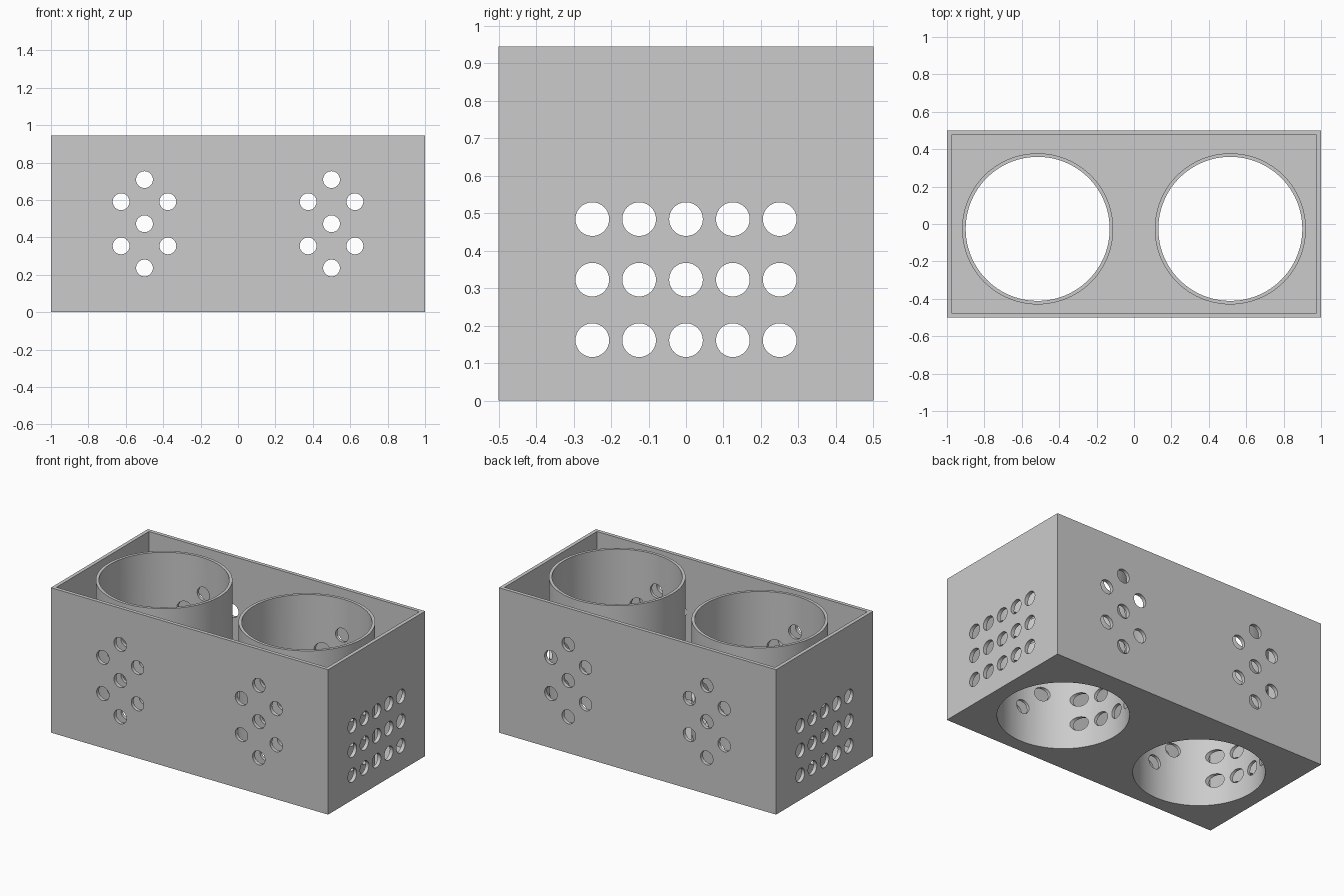
import bpy
import bmesh
import math
from mathutils import Matrix, Vector

W, D, H = 2.0, 1.0, 0.945      # outer size of the case
WALL = 0.024                   # case wall and floor thickness
TUBE_X, TUBE_Y = 0.515, -0.026 # tube centres, mirrored in x
TUBE_R, BORE_R = 0.404, 0.385
HOLE_R = 0.045

old = bpy.data.objects.get("Cube")
if old:
    bpy.data.objects.remove(old, do_unlink=True)

grey = bpy.data.materials.new("light grey")
grey.use_nodes = True
grey.diffuse_color = (0.6, 0.6, 0.6, 1)
grey.node_tree.nodes["Principled BSDF"].inputs["Base Color"].default_value = (0.6, 0.6, 0.6, 1)


def make_object(name, bm):
    mesh = bpy.data.meshes.new(name)
    bm.to_mesh(mesh)
    bm.free()
    mesh.materials.append(grey)
    obj = bpy.data.objects.new(name, mesh)
    bpy.context.collection.objects.link(obj)
    return obj


def box(name, size, centre):
    bm = bmesh.new()
    bmesh.ops.create_cube(bm, size=1, matrix=Matrix.Translation(centre) @ Matrix.Diagonal((*size, 1)))
    return make_object(name, bm)


def cylinders(name, centres, radius, length, axis, segments):
    """One mesh holding several parallel cylinders."""
    bm = bmesh.new()
    turn = Vector((0, 0, 1)).rotation_difference(Vector(axis)).to_matrix().to_4x4()
    for c in centres:
        bmesh.ops.create_cone(bm, cap_ends=True, segments=segments, radius1=radius, radius2=radius,
                              depth=length, matrix=Matrix.Translation(c) @ turn)
    return make_object(name, bm)


def combine(target, tool, operation):
    """Apply a boolean and remove the tool object."""
    mod = target.modifiers.new(operation.lower(), "BOOLEAN")
    mod.operation = operation
    mod.solver = "EXACT"
    mod.object = tool
    bpy.context.view_layer.objects.active = target
    bpy.ops.object.modifier_apply(modifier=mod.name)
    bpy.data.objects.remove(tool, do_unlink=True)


# Open-topped case
case = box("case_with_tubes", (W, D, H), (0, 0, H / 2))
combine(case, box("cavity", (W - 2 * WALL, D - 2 * WALL, H), (0, 0, H / 2 + WALL)), "DIFFERENCE")

# Two upright tubes rising from the floor to the rim
base = WALL / 2
tube_centres = [(s * TUBE_X, TUBE_Y, (H + base) / 2) for s in (-1, 1)]
combine(case, cylinders("tubes", tube_centres, TUBE_R, H - base, (0, 0, 1), 96), "UNION")
combine(case, cylinders("bores", tube_centres, BORE_R, H * 2, (0, 0, 1), 96), "DIFFERENCE")

# Seven-hole clusters drilled from front to back
cluster = [(0, H * k / 4) for k in (1, 2, 3)]
cluster += [(dx, H * k / 8) for dx in (-0.125, 0.125) for k in (3, 5)]
front_holes = [(s * 0.5 + dx, 0, z) for s in (-1, 1) for dx, z in cluster]
combine(case, cylinders("front_drills", front_holes, HOLE_R, D * 2, (0, 1, 0), 32), "DIFFERENCE")

# Five by three grid of holes drilled from side to side
side_holes = [(0, 0.125 * i, 0.1615 * j) for i in range(-2, 3) for j in (1, 2, 3)]
combine(case, cylinders("side_drills", side_holes, HOLE_R, W * 2, (1, 0, 0), 32), "DIFFERENCE")

# Smooth the round surfaces, keep the edges sharp
bpy.ops.object.select_all(action="DESELECT")
case.select_set(True)
bpy.context.view_layer.objects.active = case
bpy.ops.object.shade_smooth_by_angle(angle=math.radians(30))
